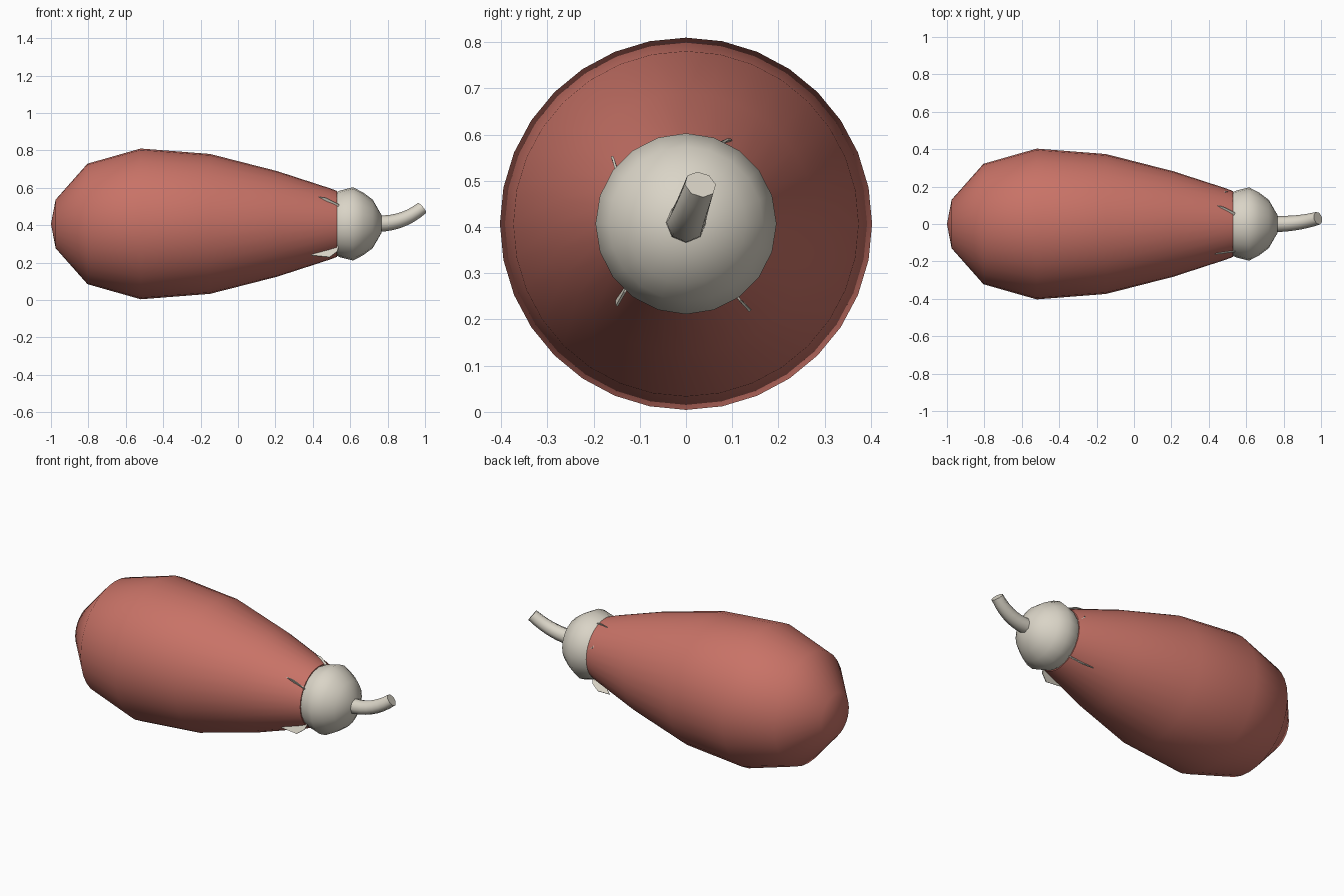
import bpy, bmesh, math
from mathutils import Vector

if "Cube" in bpy.data.objects:
    bpy.data.objects.remove(bpy.data.objects["Cube"])

AXIS_Z = 0.407


def material(name, rgb):
    m = bpy.data.materials.new(name)
    m.use_nodes = True
    m.diffuse_color = (*rgb, 1)
    bsdf = m.node_tree.nodes["Principled BSDF"]
    bsdf.inputs["Base Color"].default_value = (*rgb, 1)
    bsdf.inputs["Roughness"].default_value = 0.7
    return m


skin = material("dusty red", (0.58, 0.17, 0.135))
pale = material("pale cream", (0.70, 0.66, 0.57))


def finish(name, bm, mat, angle=None):
    bmesh.ops.recalc_face_normals(bm, faces=bm.faces)
    mesh = bpy.data.meshes.new(name)
    bm.to_mesh(mesh)
    bm.free()
    mesh.materials.append(mat)
    ob = bpy.data.objects.new(name, mesh)
    bpy.context.collection.objects.link(ob)
    if angle:
        bpy.ops.object.select_all(action='DESELECT')
        bpy.context.view_layer.objects.active = ob
        ob.select_set(True)
        bpy.ops.object.shade_smooth_by_angle(angle=math.radians(angle))
    return ob


def tube(name, rings, sides, mat, angle):
    """Skin rings of (centre, direction, radius) and close both ends."""
    bm = bmesh.new()
    loops = []
    for centre, direction, radius in rings:
        d = Vector(direction).normalized()
        side = Vector((0, 0, 1)).cross(d).normalized()
        up = d.cross(side)
        turns = [2 * math.pi * i / sides for i in range(sides)]
        loops.append([bm.verts.new(Vector(centre) + radius * (
            up * math.cos(t) + side * math.sin(t))) for t in turns])
    for a, b in zip(loops, loops[1:]):
        for i in range(sides):
            j = (i + 1) % sides
            bm.faces.new((a[i], a[j], b[j], b[i]))
    bm.faces.new(loops[0])
    bm.faces.new(loops[-1])
    bmesh.ops.remove_doubles(bm, verts=bm.verts, dist=0.0005)
    return finish(name, bm, mat, angle)


def lathe(name, profile, sides, mat, angle):
    rings = [((x, 0, AXIS_Z), (1, 0, 0), r) for x, r in profile]
    return tube(name, rings, sides, mat, angle)


# Plump body, narrowing towards the cap
lathe("body", [(-1, 0.00001), (-0.975, 0.13), (-0.805, 0.322), (-0.52, 0.403),
               (-0.15, 0.374), (0.21, 0.282), (0.487, 0.192), (0.53, 0.176)],
      32, skin, 50)

# Rounded cap
lathe("cap", [(0.528, 0.17), (0.545, 0.178), (0.615, 0.196), (0.67, 0.167),
              (0.72, 0.13), (0.766, 0.05)], 20, pale, 50)

# Curved stem, swept along a bezier arc
p0, p1, p2 = Vector((0.75, 0, 0.409)), Vector((0.88, 0, 0.407)), Vector((0.984, 0.031, 0.492))
stem = []
for i in range(8):
    t = i / 7
    point = p0 * (1 - t) ** 2 + p1 * 2 * t * (1 - t) + p2 * t * t
    heading = (p1 - p0) * (1 - t) + (p2 - p1) * t
    stem.append((point, heading, 0.044 - 0.009 * t))
tube("stem", stem, 8, pale, 50)


# Thin sepals peeling away from the body behind the cap
def sepal(name, points):
    bm = bmesh.new()
    face = bm.faces.new([bm.verts.new(p) for p in points])
    face.normal_update()
    shift = face.normal * 0.005
    extra = bmesh.ops.extrude_face_region(bm, geom=[face])["geom"]
    for v in extra:
        if isinstance(v, bmesh.types.BMVert):
            v.co += shift
    finish(name, bm, pale)


sepal("front_upper_sepal", [(0.54, -0.14, 0.49), (0.43, -0.163, 0.552),
                            (0.47, -0.16, 0.546), (0.54, -0.15, 0.51)])
sepal("front_lower_sepal", [(0.39, -0.153, 0.24), (0.45, -0.13, 0.28),
                            (0.54, -0.12, 0.29), (0.53, -0.135, 0.26),
                            (0.49, -0.152, 0.23)])
sepal("back_lower_sepal", [(0.40, 0.138, 0.218), (0.45, 0.11, 0.245),
                           (0.54, 0.10, 0.26), (0.53, 0.115, 0.24),
                           (0.48, 0.137, 0.216)])
sepal("back_upper_sepal", [(0.54, 0.04, 0.57), (0.445, 0.098, 0.591),
                           (0.48, 0.09, 0.592), (0.54, 0.06, 0.575)])
sepal("back_side_sepal", [(0.54, 0.155, 0.44), (0.485, 0.168, 0.50),
                          (0.49, 0.175, 0.49), (0.54, 0.165, 0.45)])
